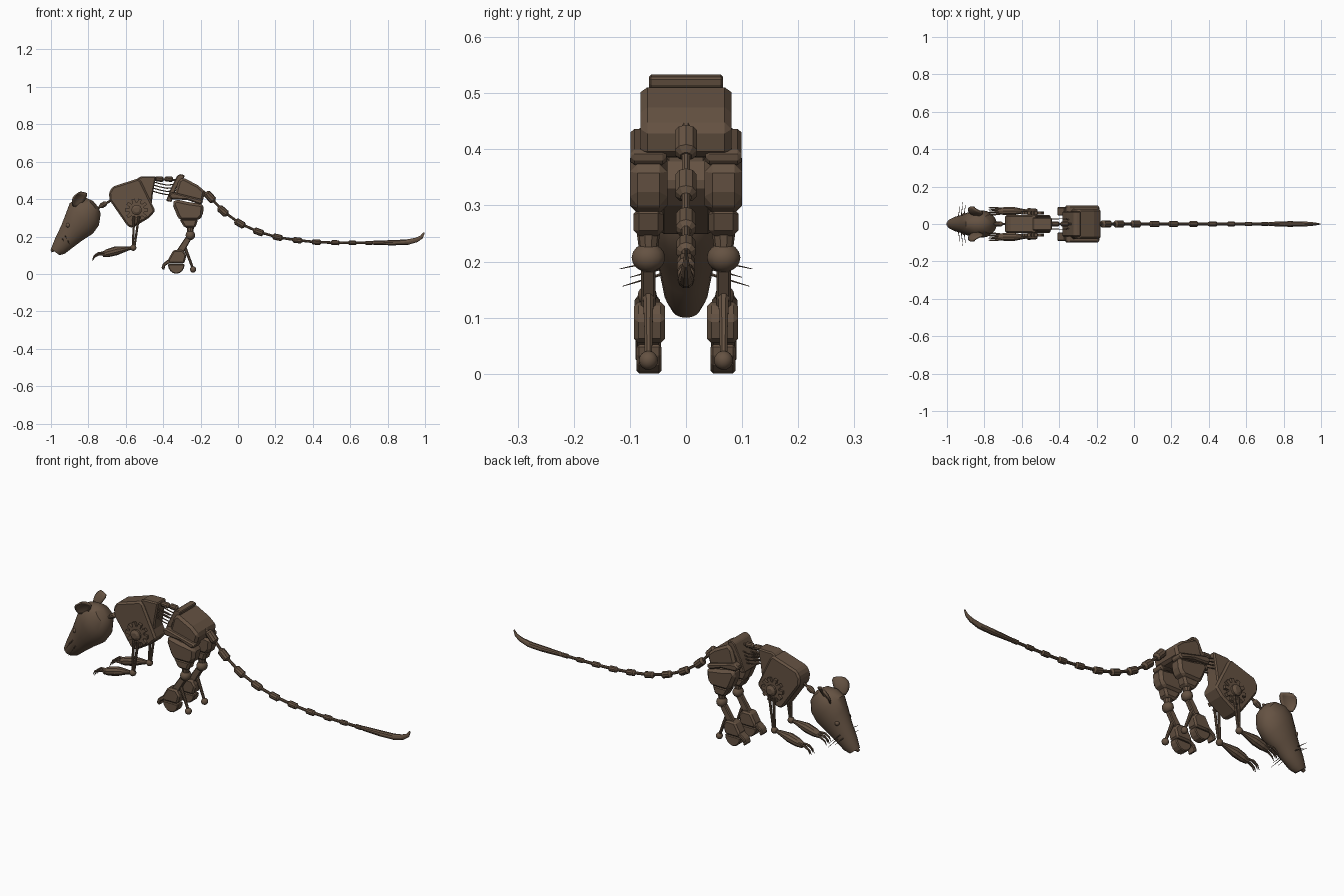
import bpy, bmesh, math
from mathutils import Vector

if "Cube" in bpy.data.objects:
    bpy.data.objects.remove(bpy.data.objects["Cube"])

mat = bpy.data.materials.new("brown_metal")
mat.diffuse_color = (0.13, 0.085, 0.055, 1)
mat.use_nodes = True
mat.node_tree.nodes["Principled BSDF"].inputs["Base Color"].default_value = mat.diffuse_color


def finish(name, verts, faces, mirror=False, bevel=0, smooth=False, segs=1):
    me = bpy.data.meshes.new(name)
    me.from_pydata([tuple(v) for v in verts], [], faces)
    bm = bmesh.new()
    bm.from_mesh(me)
    bmesh.ops.recalc_face_normals(bm, faces=bm.faces)
    bm.to_mesh(me)
    bm.free()
    me.materials.append(mat)
    ob = bpy.data.objects.new(name, me)
    bpy.context.collection.objects.link(ob)
    if bevel:
        b = ob.modifiers.new("bevel", 'BEVEL')
        b.width, b.segments, b.limit_method = bevel, segs, 'ANGLE'
    if mirror:
        m = ob.modifiers.new("mirror", 'MIRROR')
        m.use_axis = (False, True, False)
    if smooth:
        bpy.ops.object.select_all(action='DESELECT')
        bpy.context.view_layer.objects.active = ob
        ob.select_set(True)
        bpy.ops.object.shade_smooth_by_angle(angle=math.radians(35))
    return ob


def skin(rings, n):
    faces = [(i*n+j, i*n+(j+1) % n, (i+1)*n+(j+1) % n, (i+1)*n+j)
             for i in range(rings-1) for j in range(n)]
    return faces + [tuple(range(n)), tuple(range((rings-1)*n, rings*n))]


def prism(name, prof, y0, y1, **kw):
    """xz profile pushed from y0 to y1"""
    vs = [(x, y, z) for y in (y0, y1) for x, z in prof]
    return finish(name, vs, skin(2, len(prof)), **kw)


def tube(name, pts, n=10, ysc=1, **kw):
    """rings along points (x, y, z, radius)"""
    ps = [Vector(p[:3]) for p in pts]
    vs = []
    for i, p in enumerate(ps):
        d = ps[min(i+1, len(ps)-1)] - ps[max(i-1, 0)]
        q = d.to_track_quat('Z', 'Y')
        for j in range(n):
            a = 2*math.pi*(j+.5)/n
            o = q @ Vector((math.cos(a), math.sin(a), 0))*pts[i][3]
            o.y *= ysc
            vs.append(p+o)
    return finish(name, vs, skin(len(ps), n), **kw)


def loft(name, secs, n=20, yc=0, **kw):
    """elliptic sections: top x,z, bottom x,z, half width"""
    vs = []
    for xt, zt, xb, zb, w in secs:
        for j in range(n):
            a = 2*math.pi*(j+.5)/n
            t = .5+.5*math.cos(a)
            vs.append((xb+(xt-xb)*t, yc+w*math.sin(a), zb+(zt-zb)*t))
    return finish(name, vs, skin(len(secs), n), **kw)


def ball(name, c, r, ysc=1, **kw):
    pts = [(c[0], c[1], c[2]-r*math.cos(a), max(r*math.sin(a), .0005))
           for a in [math.pi*i/8 for i in range(9)]]
    return tube(name, pts, 14, ysc, smooth=True, **kw)


# head, ears, eyes, whiskers
loft("head", [(-1, .135, -.955, .1, .026), (-.978, .19, -.925, .108, .04),
              (-.945, .26, -.88, .143, .05), (-.922, .32, -.83, .18, .064),
              (-.9, .38, -.775, .215, .074), (-.86, .403, -.743, .26, .071),
              (-.81, .406, -.734, .32, .05), (-.775, .39, -.745, .355, .015)], 22, smooth=True)
tube("nose", [(-.985, 0, .13, .012), (-1.0, 0, .122, .008)], 8)
ev, ef = [], []
for i in range(7):
    u = i/6
    w = .014+.03*math.sin(math.pi*min(u*.62+.08, 1))*(1 if u < .9 else .7)
    for j in range(7):
        s = j/3-1
        cup = .016*(1-s*s)*math.sin(math.pi*(u*.7+.1))
        ev.append((-.865+.012*u+w*s*.8-cup*.6+.02*u*u, .05+.028*u-w*s*.45-cup*.5, .36+.08*u-.008*s*s*u))
ef = [(i*7+j, i*7+j+1, i*7+j+8, i*7+j+7) for i in range(6) for j in range(6)]
ear = finish("ears", ev, ef, smooth=True)
so = ear.modifiers.new("thick", 'SOLIDIFY')
so.thickness = .007
mi = ear.modifiers.new("mirror", 'MIRROR')
mi.use_axis = (False, True, False)
ball("eyes", (-.908, .048, .26), .012, mirror=True)
for i, (x, z, yt, zt) in enumerate([(-.925, .205, .118, .187), (-.91, .18, .113, .156), (-.94, .19, .1, .172)]):
    tube(f"whisker_{i}", [(x, .035, z, .003), (x+.01, yt, zt, .0006)], 5, mirror=True)

# neck link
tube("neck_rod", [(-.76, 0, .345, .007), (-.66, 0, .405, .007)], 8)
tube("neck_bead", [(-.74, 0, .358, .007), (-.73, 0, .364, .014), (-.712, 0, .375, .014), (-.702, 0, .381, .007)], 10)

# chest shell
prism("chest", [(-.69, .435), (-.67, .467), (-.535, .51), (-.52, .5), (-.455, .365), (-.442, .337),
                (-.475, .3), (-.564, .246), (-.59, .255), (-.687, .395)], -.048, .048, bevel=.014)
prism("shoulder_panel", [(-.525, .52), (-.438, .522), (-.455, .43), (-.463, .365), (-.51, .42), (-.55, .5)],
      -.036, .036, bevel=.006)

# gears on the chest sides
gear = []
for k in range(10):
    for da, r in ((-.22, .042), (-.14, .062), (.14, .062), (.22, .042)):
        a = 2*math.pi*k/10+da
        gear.append((-.542+r*math.cos(a), .342+r*math.sin(a)))
prism("gears", gear, .052, .066, mirror=True)
tube("gear_hubs", [(-.542, .04, .342, .028), (-.542, .076, .342, .028), (-.542, .084, .342, .014)], 12, mirror=True)

# arms with clawed hands
Y = .069
for i, dx in enumerate((-.556, -.53)):
    tube(f"upper_arm_rod_{i}", [(dx, Y, .31, .007), (-.562+i*.008, Y, .14, .006)], 8, mirror=True)
ball("elbows", (-.56, Y, .14), .017, mirror=True)
tube("forearms", [(-.565, Y, .139, .007), (-.6, Y, .134, .014), (-.65, Y, .124, .024),
                  (-.695, Y, .112, .022), (-.725, Y, .103, .014)], 10, mirror=True)
for i in range(4):
    dy = (i-1.5)*.012
    dz = .008*(i % 2)
    tube(f"finger_{i}", [(-.71, Y+dy*.7, .105+dz, .007), (-.745, Y+dy, .104+dz, .006),
                         (-.768, Y+dy, .09+dz, .004), (-.778, Y+dy, .07+dz, .001)], 6, mirror=True)

# waist spine and rib cables
tube("spine_rod", [(-.45, 0, .508, .006), (-.3, 0, .5, .006)], 8)
for i, x in enumerate((-.42, -.37)):
    tube(f"spine_bead_{i}", [(x-.023, 0, .508, .007), (x-.016, 0, .508, .014),
                             (x+.016, 0, .506, .014), (x+.023, 0, .506, .007)], 10)
for i in range(4):
    z = .495-.017*i
    tube(f"waist_cable_{i}", [(-.46, .022, z, .003), (-.42, .028, z-.012, .003),
                              (-.38, .028, z-.02, .003), (-.33, .022, z-.015, .003)], 6, mirror=True)

# pelvis shell
prism("pelvis", [(-.345, .405), (-.318, .5), (-.295, .516), (-.215, .475), (-.175, .44), (-.19, .385), (-.27, .395)],
      -.081, .081, bevel=.012)
prism("pelvis_front_band", [(-.385, .39), (-.36, .455), (-.325, .525), (-.31, .534), (-.285, .528), (-.288, .515),
                            (-.33, .46), (-.355, .385)], -.066, .066, bevel=.004)
prism("hip_flanges", [(-.37, .425), (-.35, .438), (-.19, .398), (-.185, .385), (-.2, .37), (-.27, .395), (-.36, .4)],
      .035, .099, mirror=True, bevel=.008)

# hind legs
prism("thighs", [(-.352, .375), (-.335, .4), (-.27, .385), (-.182, .372), (-.188, .31), (-.21, .286),
                 (-.31, .286), (-.325, .31)], .033, .1, mirror=True, bevel=.014)
prism("lower_thighs", [(-.315, .295), (-.212, .295), (-.228, .246), (-.285, .246)], .04, .094, mirror=True, bevel=.01)
tube("knee_links", [(-.255, .067, .26, .022), (-.255, .067, .215, .016)], 10, mirror=True)
ball("knees", (-.255, .067, .207), .026, 1.15, mirror=True)
prism("shins", [(-.278, .2), (-.25, .185), (-.3, .1), (-.345, .1)], .054, .08, mirror=True, bevel=.004)
tube("heel_rods", [(-.29, .067, .155, .011), (-.262, .067, .085, .008), (-.24, .067, .026, .007)], 8, mirror=True)
ball("heels", (-.24, .067, .024), .017, mirror=True)
prism("feet", [(-.345, .128), (-.295, .128), (-.275, .1), (-.288, .055), (-.37, .055), (-.375, .075)],
      .037, .093, mirror=True, bevel=.008)
sole = [(-.33+.045*math.cos(a), .052-.051*math.sin(a)) for a in [math.pi*i/8 for i in range(9)]]
prism("foot_pads", sole, .044, .088, mirror=True, bevel=.004)
prism("toes", [(-.37, .08), (-.34, .055), (-.37, .055), (-.388, .045), (-.395, .02), (-.41, .03), (-.402, .055)],
      .045, .09, mirror=True, bevel=.004)

# tail: beads threaded on a rod
path = [(-.15, .412), (-.08, .336), (.01, .27), (.11, .225), (.212, .196), (.318, .18),
        (.42, .17), (.52, .167), (.612, .166), (.7, .166)]
tube("tail_rod", [(-.2, 0, .45, .009)] + [(x, 0, z, .0075) for x, z in path] + [(.78, 0, .167, .006)], 8)
for i, (x, z) in enumerate(path):
    a = Vector(path[max(i-1, 0)])
    b = Vector(path[min(i+1, 9)])
    d = (b-a).normalized()
    r, L = .021-.0011*i, .066-.0025*i
    tube(f"tail_bead_{i}", [(x+d.x*L*t, 0, z+d.y*L*t, r*s)
                            for t, s in ((-.5, .5), (-.36, 1), (.36, 1), (.5, .5))], 10)
loft("tail_end", [(.71, .172, .71, .16, .006), (.725, .178, .725, .155, .011), (.83, .182, .825, .152, .015),
                  (.9, .185, .91, .155, .014), (.945, .193, .96, .17, .01), (.975, .205, .988, .19, .006),
                  (.99, .223, .999, .22, .002)], 10)
